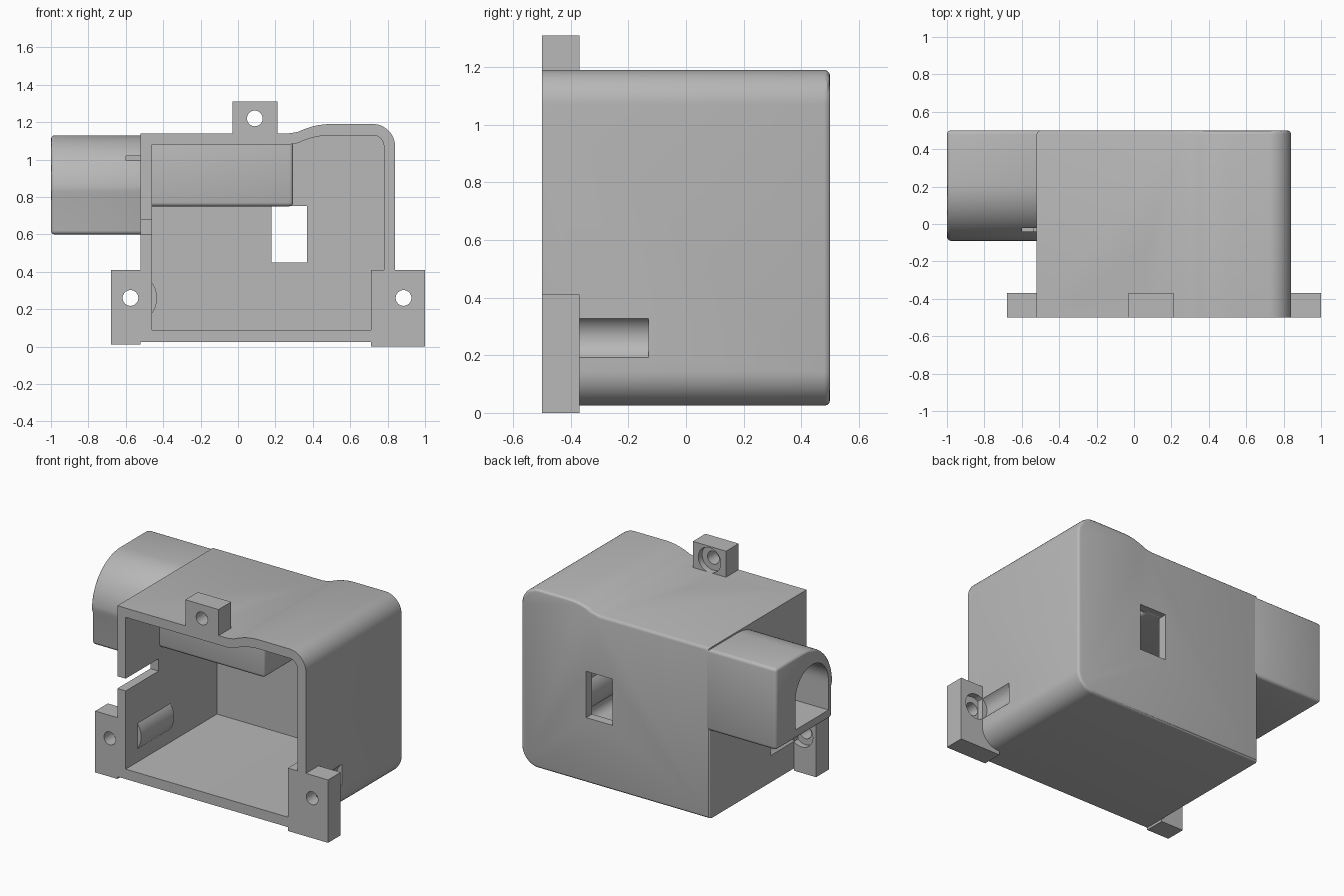
import bpy, bmesh
from math import cos, sin, radians

cube = bpy.data.objects.get("Cube")
if cube:
    bpy.data.objects.remove(cube, do_unlink=True)

grey = bpy.data.materials.new("plain grey")
grey.use_nodes = True
colour = (0.48, 0.48, 0.48, 1)
grey.diffuse_color = colour
grey.node_tree.nodes["Principled BSDF"].inputs["Base Color"].default_value = colour


def arc(cx, cz, r, start, end, steps=12):
    angles = [radians(start + (end - start) * i / steps) for i in range(steps + 1)]
    return [(cx + r * cos(a), cz + r * sin(a)) for a in angles]


def rect(a0, a1, b0, b1):
    return [(a0, b0), (a1, b0), (a1, b1), (a0, b1)]


def circle(cx, cz, r):
    return arc(cx, cz, r, 0, 360, 32)[:-1]


def prism(name, points, axis, lo, hi, bevel=None):
    """Extrude a profile along x or y; bevel is a test that picks edges to round."""
    bm = bmesh.new()
    place = (lambda a, b, t: (t, a, b)) if axis == "x" else (lambda a, b, t: (a, t, b))
    ends = [[bm.verts.new(place(a, b, t)) for a, b in points] for t in (lo, hi)]
    n = len(points)
    for ring in ends:
        bm.faces.new(ring)
    for i in range(n):
        j = (i + 1) % n
        bm.faces.new((ends[0][i], ends[0][j], ends[1][j], ends[1][i]))
    bmesh.ops.recalc_face_normals(bm, faces=bm.faces)
    if bevel:
        bmesh.ops.bevel(bm, geom=[e for e in bm.edges if bevel(e)], offset=0.02,
                        segments=3, profile=0.5, affect="EDGES")
    mesh = bpy.data.meshes.new(name)
    bm.to_mesh(mesh)
    bm.free()
    mesh.materials.append(grey)
    obj = bpy.data.objects.new(name, mesh)
    bpy.context.collection.objects.link(obj)
    return obj


def combine(obj, cutters, operation="DIFFERENCE"):
    bpy.context.view_layer.objects.active = obj
    for cutter in cutters:
        mod = obj.modifiers.new("cut", "BOOLEAN")
        mod.operation, mod.object, mod.solver = operation, cutter, "EXACT"
        bpy.ops.object.modifier_apply(modifier=mod.name)


def outline(x0, x1, z0, z1, z2, r):
    """Housing section: square on one side, rounded and raised on the other."""
    return ([(x0, z0)] + arc(x1 - r, z0 + r, r, -90, 0) + arc(x1 - r, z2 - r, r, 0, 90)
            + arc(0.5, z2 - 0.4, 0.4, 90, 116, 8)
            + [(0.30, z1 + 0.004), (0.27, z1), (x0, z1)])


def sharp(edge):
    return edge.calc_face_angle(0) > radians(40)


def at_back(edge):
    return all(v.co.y > 0.499 for v in edge.verts)


# Main shell, side tube and the sleeve inside the shell
housing = prism("housing", outline(-0.52, 0.84, 0.025, 1.14, 1.19, 0.12),
                "y", -0.5, 0.5, at_back)
tube_profile = ([(0.5, 0.6), (0.5, 1.13)] + arc(0.21, 0.83, 0.3, 90, 180, 16)
                + [(-0.08, 0.8), (-0.08, 0.6)])
side_tube = prism("side_tube", tube_profile, "x", -1, -0.48, sharp)
sleeve = prism("inner_sleeve", rect(-0.15, 0.47, 0.75, 1.11), "x", -0.49, 0.295, sharp)

# Openings
cavity = prism("cavity_cutter", outline(-0.46, 0.78, 0.09, 1.08, 1.13, 0.06),
               "y", -0.6, 0.44)
window = prism("window_cutter", rect(0.18, 0.37, 0.45, 0.752), "y", 0.3, 0.6)
slot = prism("cable_slot_cutter", rect(-0.6, -0.4, 0.6, 0.68), "y", -0.6, -0.16)
tube_bore = prism("tube_bore_cutter", arc(0.13, 0.85, 0.17, 0, 180, 24)
                  + [(-0.04, 0.66), (0.3, 0.66)], "x", -1.1, -0.54)
sleeve_bore = prism("sleeve_bore_cutter", rect(-0.04, 0.3, 0.81, 1.02), "x", -0.6, 0.23)
cutters = [cavity, window, slot, tube_bore, sleeve_bore]

combine(housing, [cavity, window, slot, sleeve_bore])
combine(side_tube, [tube_bore, sleeve_bore])
combine(sleeve, [sleeve_bore])
parts = [housing, side_tube, sleeve]

# Screw tabs: block extents, then the screw centre
tabs = {
    "left_tab": (rect(0.71, 1.0, 0.0, 0.41), 0.885, 0.26),
    "right_tab": (rect(-0.68, -0.52, 0.01, 0.41), -0.575, 0.26),
    "top_tab": (rect(-0.03, 0.21, 1.13, 1.31), 0.09, 1.22),
}
for name, (block, x, z) in tabs.items():
    tab = prism(name, block, "y", -0.5, -0.37)
    hole = prism(name + "_hole_cutter", circle(x, z, 0.042), "y", -0.6, -0.3)
    groove = prism(name + "_groove_cutter", circle(x, z, 0.081), "y", -0.41, -0.13)
    driver_path = prism(name + "_path_cutter", circle(x, z, 0.081), "y", -0.37, -0.13)
    combine(tab, [hole, groove])
    combine(housing, [driver_path])
    cutters += [hole, groove, driver_path]
    parts.append(tab)
    # Rounded boss that backs the groove inside the shell
    if name != "top_tab":
        boss = prism(name + "_boss", circle(x, z, 0.142), "y", -0.38, -0.04)
        combine(boss, [cavity], "INTERSECT")
        combine(boss, [driver_path])
        parts.append(boss)

for cutter in cutters:
    cutter.hide_render = True
    cutter.hide_viewport = True

# Smooth the curved faces
bpy.ops.object.select_all(action="DESELECT")
for part in parts:
    part.select_set(True)
bpy.context.view_layer.objects.active = housing
bpy.ops.object.shade_smooth_by_angle(angle=radians(30))
